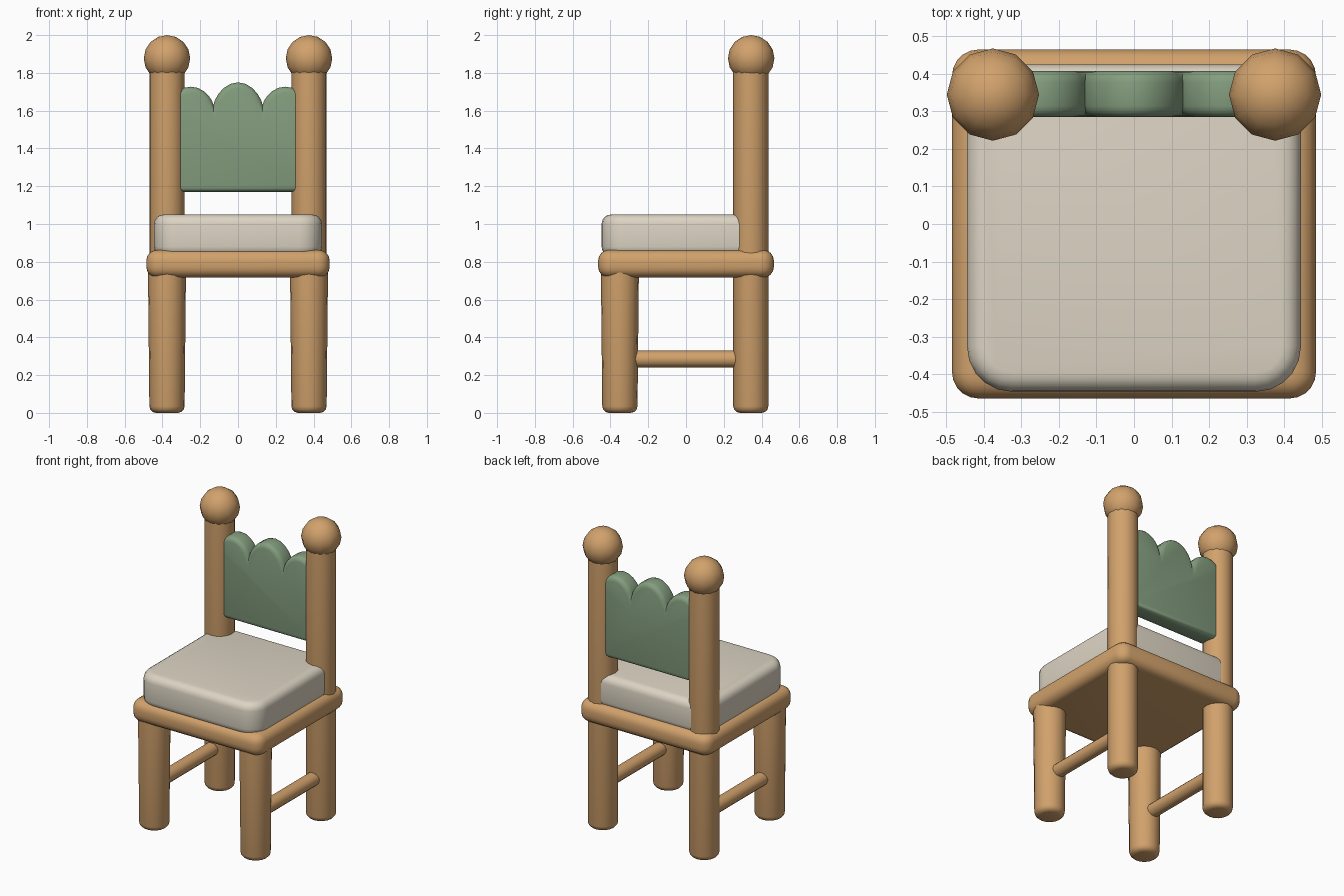
import bpy, bmesh, math
from mathutils import Matrix, Vector

if "Cube" in bpy.data.objects:
    bpy.data.objects.remove(bpy.data.objects["Cube"])


def material(name, rgb):
    m = bpy.data.materials.new(name)
    m.diffuse_color = (*rgb, 1)
    m.use_nodes = True
    m.node_tree.nodes["Principled BSDF"].inputs["Base Color"].default_value = m.diffuse_color
    return m


WOOD = material("wood", (0.64, 0.36, 0.15))
GREEN = material("green_paint", (0.23, 0.34, 0.21))
CREAM = material("cream_fabric", (0.72, 0.66, 0.55))


def finish(bm, name, mat, angle=40):
    bmesh.ops.recalc_face_normals(bm, faces=bm.faces)
    me = bpy.data.meshes.new(name)
    bm.to_mesh(me)
    bm.free()
    ob = bpy.data.objects.new(name, me)
    bpy.context.collection.objects.link(ob)
    me.materials.append(mat)
    bpy.ops.object.select_all(action='DESELECT')
    ob.select_set(True)
    bpy.context.view_layer.objects.active = ob
    bpy.ops.object.shade_smooth_by_angle(angle=math.radians(angle))
    return ob


def bevel(bm, edges, offset, segments):
    bmesh.ops.bevel(bm, geom=edges, offset=offset, segments=segments,
                    profile=0.5, affect='EDGES', clamp_overlap=True)


def rounded_box(name, lo, hi, corner, edge, mat):
    lo, hi = Vector(lo), Vector(hi)
    bm = bmesh.new()
    bmesh.ops.create_cube(bm, size=1, matrix=Matrix.Translation((lo + hi) / 2)
                          @ Matrix.Diagonal((*(hi - lo), 1)))
    flat = lambda e: abs(e.verts[0].co.z - e.verts[1].co.z) < 1e-5
    bevel(bm, [e for e in bm.edges if not flat(e)], corner, 5)
    bevel(bm, [e for e in bm.edges if flat(e)], edge, 4)
    return finish(bm, name, mat)


def rod(name, p0, p1, r0, r1, mat, sides=16, round_foot=0):
    p0, p1 = Vector(p0), Vector(p1)
    d = p1 - p0
    bm = bmesh.new()
    rot = d.to_track_quat('Z', 'Y').to_matrix().to_4x4()
    bmesh.ops.create_cone(bm, cap_ends=True, segments=sides, radius1=r0, radius2=r1,
                          depth=d.length, matrix=Matrix.Translation((p0 + p1) / 2) @ rot)
    if round_foot:
        bevel(bm, [e for e in bm.edges if all(v.co.z < 0.001 for v in e.verts)], round_foot, 3)
    return finish(bm, name, mat)


# Legs, back posts, ball finials and side stretchers
for side, sx in (("left", -1), ("right", 1)):
    x = sx * 0.376
    rod(f"front_leg_{side}", (x, -0.35, 0), (x, -0.35, 0.8), 0.093, 0.101, WOOD, round_foot=0.035)
    rod(f"back_post_{side}", (x, 0.343, 0), (x, 0.343, 1.82), 0.093, 0.093, WOOD, round_foot=0.035)
    rod(f"stretcher_{side}", (x, -0.35, 0.285), (x, 0.343, 0.285), 0.045, 0.045, WOOD, sides=12)
    bm = bmesh.new()
    bmesh.ops.create_uvsphere(bm, u_segments=12, v_segments=8, radius=0.123,
                              matrix=Matrix.Translation((x, 0.345, 1.877)))
    finish(bm, f"finial_{side}", WOOD, 60)

# Seat frame and cushion
rounded_box("seat_frame", (-0.485, -0.465, 0.717), (0.485, 0.465, 0.862), 0.07, 0.055, WOOD)
rounded_box("cushion", (-0.445, -0.447, 0.83), (0.445, 0.425, 1.05), 0.12, 0.05, CREAM)

# Scalloped back panel: three arcs along the top, rounded front and back rims
outline = [(-0.37, 1.17), (0.37, 1.17)]
for cx, half, height in ((0.25, 0.12, 0.097), (0, 0.13, 0.12), (-0.25, 0.12, 0.097)):
    for i in range(11 if cx < 0 else 10):
        a = math.pi * i / 10
        outline.append((cx + half * math.cos(a), 1.63 + height * max(0, math.sin(a)) ** 1.4))
bm = bmesh.new()
face = bm.faces.new([bm.verts.new((x, 0.285, z)) for x, z in outline])
ext = bmesh.ops.extrude_face_region(bm, geom=[face], use_keep_orig=True)
bmesh.ops.translate(bm, vec=(0, 0.123, 0),
                    verts=[g for g in ext["geom"] if isinstance(g, bmesh.types.BMVert)])
bmesh.ops.recalc_face_normals(bm, faces=bm.faces)
rims = [e for e in bm.edges if abs(e.verts[0].co.y - e.verts[1].co.y) < 1e-5]
bmesh.ops.bevel(bm, geom=rims, offset=0.03, segments=3, profile=0.5,
                affect='EDGES', clamp_overlap=False)
finish(bm, "back_panel", GREEN)
